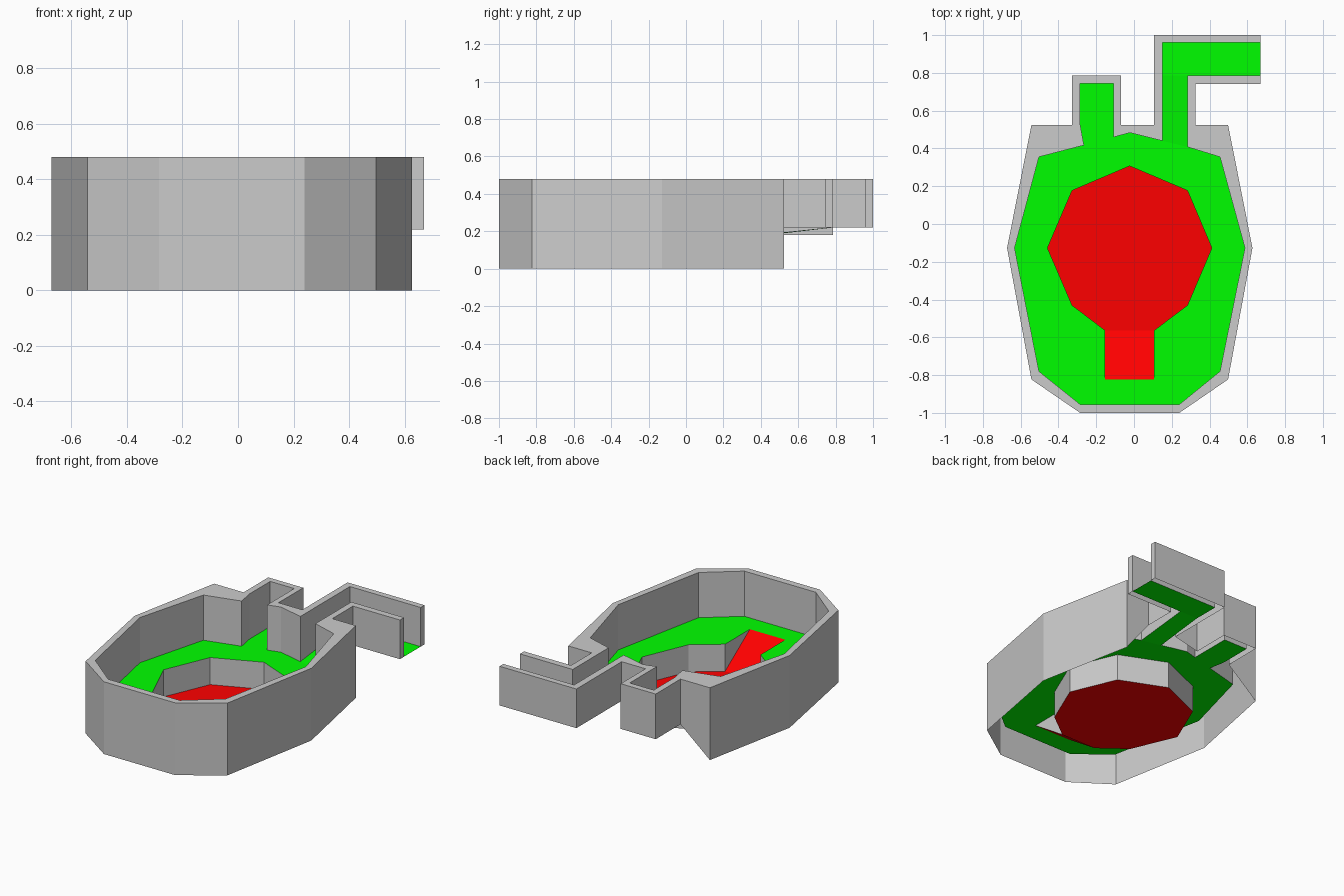
import bpy, bmesh

if "Cube" in bpy.data.objects:
    bpy.data.objects.remove(bpy.data.objects["Cube"])

TOP, FLOOR, HALL, PIT = 0.48, 0.18, 0.22, 0.0


def material(name, colour):
    m = bpy.data.materials.new(name)
    m.diffuse_color = colour
    m.use_nodes = True
    m.node_tree.nodes["Principled BSDF"].inputs["Base Color"].default_value = m.diffuse_color
    return m


green = material("green", (0.0, 1.0, 0.0, 1))
red = material("red", (1.0, 0.0, 0.0, 1))


def finish(name, bm, mat=None):
    bmesh.ops.remove_doubles(bm, verts=bm.verts[:], dist=1e-4)
    mesh = bpy.data.meshes.new(name)
    bm.to_mesh(mesh)
    bm.free()
    if mat:
        mesh.materials.append(mat)
    ob = bpy.data.objects.new(name, mesh)
    bpy.context.collection.objects.link(ob)
    return ob


def faces_object(name, polys, mat=None):
    bm = bmesh.new()
    for poly in polys:
        pts = [p for i, p in enumerate(poly) if p != poly[i - 1]]
        if len(pts) > 2:
            bm.faces.new([bm.verts.new(p) for p in pts])
    return finish(name, bm, mat)


# Wall plan, counterclockwise: outer x, y, bottom z, inner x, y, floor z
plan = [
    (0.67, 1.0, HALL, 0.67, 0.96, HALL),
    (0.105, 1.0, HALL, 0.15, 0.96, HALL),
    (0.105, 0.785, HALL, 0.15, 0.785, HALL),
    (0.105, 0.525, HALL, 0.15, 0.44, FLOOR),
    (0.018, 0.525, 0.20, -0.022, 0.483, FLOOR),
    (-0.07, 0.525, FLOOR, -0.108, 0.46, FLOOR),
    (-0.07, 0.785, FLOOR, -0.108, 0.745, FLOOR),
    (-0.327, 0.785, FLOOR, -0.285, 0.745, FLOOR),
    (-0.327, 0.525, FLOOR, -0.285, 0.527, FLOOR),
    (-0.327, 0.525, FLOOR, -0.265, 0.417, FLOOR),
    (-0.543, 0.525, 0, -0.503, 0.355, FLOOR),
    (-0.672, -0.127, 0, -0.632, -0.127, FLOOR),
    (-0.543, -0.823, 0, -0.503, -0.78, FLOOR),
    (-0.285, -1.0, 0, -0.285, -0.955, FLOOR),
    (0.24, -1.0, 0, 0.24, -0.955, FLOOR),
    (0.498, -0.823, 0, 0.455, -0.78, FLOOR),
    (0.627, -0.127, 0, 0.587, -0.127, FLOOR),
    (0.498, 0.525, 0, 0.455, 0.355, FLOOR),
    (0.325, 0.525, HALL, 0.283, 0.408, FLOOR),
    (0.325, 0.742, HALL, 0.283, 0.785, HALL),
    (0.67, 0.742, HALL, 0.67, 0.785, HALL),
]

# Hollow wall shell: outer skin, top rim, inner skin, hall end caps
rows = [[(ox, oy, ob), (ox, oy, TOP), (ix, iy, TOP), (ix, iy, fz)]
        for ox, oy, ob, ix, iy, fz in plan]
polys = [(a[k], b[k], b[k + 1], a[k + 1])
         for a, b in zip(rows, rows[1:]) for k in range(3)]
polys += [rows[0], rows[-1][::-1]]
faces_object("perimeter_wall", polys)

# Pit outline, counterclockwise, with the ramp notch at the front
RAMP_Y, PIT_Y = -0.823, -0.563
pit = [(0.107, PIT_Y), (0.283, -0.43), (0.412, -0.127), (0.283, 0.177),
       (-0.023, 0.307), (-0.328, 0.177), (-0.458, -0.127), (-0.328, -0.43),
       (-0.153, PIT_Y)]
notch = pit + [(-0.153, RAMP_Y), (0.107, RAMP_Y)]

# Main floor with the pit cut out
bm = bmesh.new()
edges = []
for loop in ([(p[3], p[4]) for p in plan[3:19]], notch):
    vs = [bm.verts.new((x, y, FLOOR)) for x, y in loop]
    edges += [bm.edges.new((vs[i - 1], vs[i])) for i in range(len(vs))]
bmesh.ops.triangle_fill(bm, use_beauty=True, edges=edges, normal=(0, 0, 1))
for f in bm.faces:
    f.normal_update()
    if f.normal.z < 0:
        f.normal_flip()
finish("main_floor", bm, green)

# Side hall floor: gentle rise, then level bend
faces_object("hall_floor", [
    [(0.15, 0.44, FLOOR), (0.283, 0.408, FLOOR), (0.283, 0.785, HALL), (0.15, 0.785, HALL)],
    [(0.15, 0.785, HALL), (0.283, 0.785, HALL), (0.67, 0.785, HALL),
     (0.67, 0.96, HALL), (0.15, 0.96, HALL)],
], green)

# Pit walls and the triangular ramp sides
low = [(x, y, FLOOR if y == RAMP_Y else PIT) for x, y in notch]
high = [(x, y, FLOOR) for x, y in notch]
n = len(notch)
faces_object("pit_wall", [(high[i], high[(i + 1) % n], low[(i + 1) % n], low[i])
                          for i in range(n) if i != n - 2])

# Pit floor and ramp
faces_object("pit_floor", [[(x, y, PIT) for x, y in pit]], red)
faces_object("pit_ramp", [[low[-2], low[-1], low[0], low[8]]], red)
